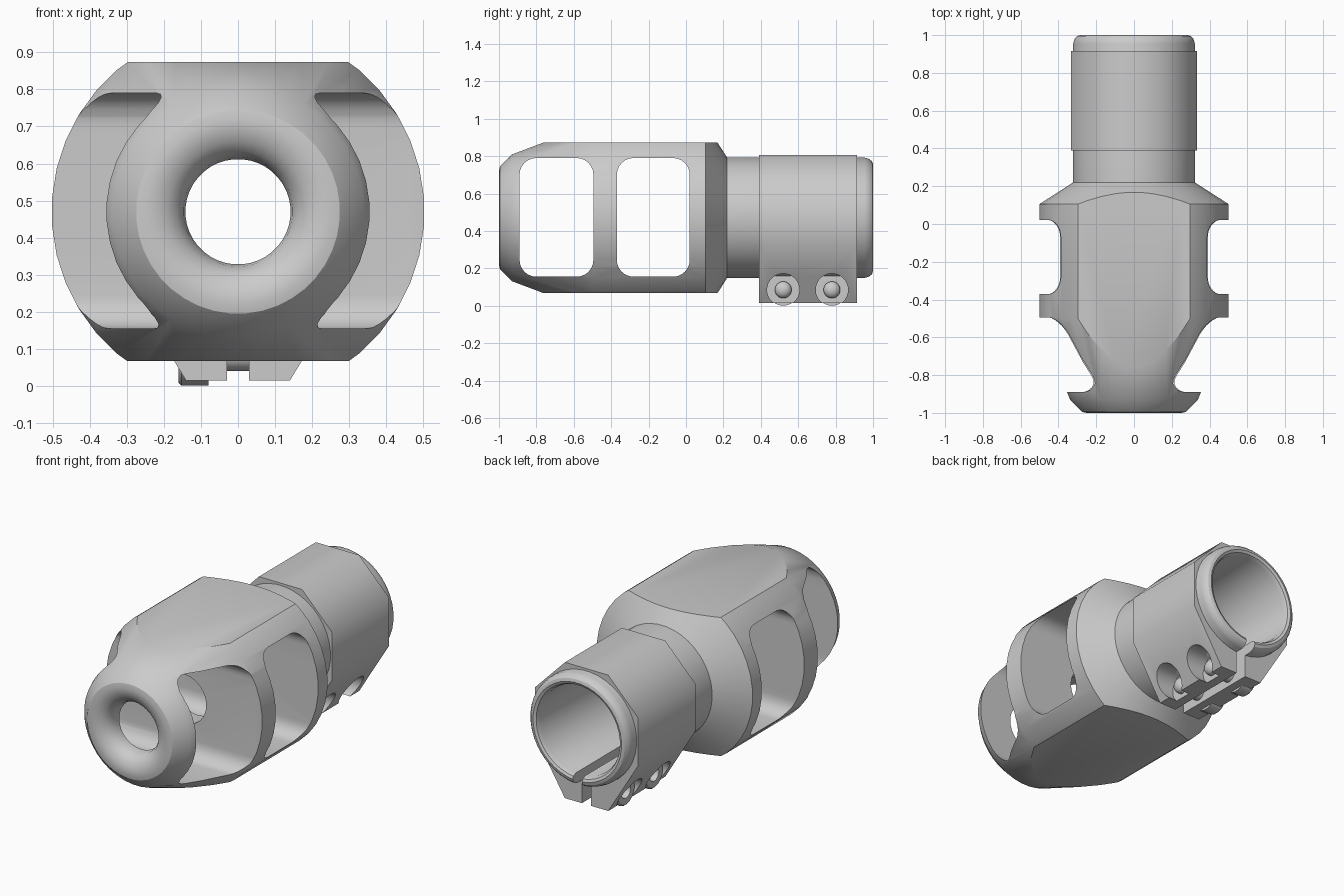
import bpy, bmesh
from math import pi, sin, cos, radians
from mathutils import Vector

if "Cube" in bpy.data.objects:
    bpy.data.objects.remove(bpy.data.objects["Cube"])

CZ = 0.47  # height of the bore axis


def finish(name, bm):
    bmesh.ops.remove_doubles(bm, verts=bm.verts, dist=1e-5)
    bmesh.ops.recalc_face_normals(bm, faces=bm.faces)
    me = bpy.data.meshes.new(name)
    bm.to_mesh(me)
    bm.free()
    ob = bpy.data.objects.new(name, me)
    bpy.context.collection.objects.link(ob)
    return ob


def lathe(name, prof, axis, centre, n, closed=False):
    """Revolve (radius, distance) points about the x or y axis."""
    bm = bmesh.new()
    rings = []
    for r, t in prof:
        ring = []
        for i in range(n):
            a = 2 * pi * (i + 0.5) / n
            u, w = r * cos(a), r * sin(a)
            p = (u, t, w) if axis == 'y' else (t, u, w)
            ring.append(bm.verts.new(Vector(p) + Vector(centre)))
        rings.append(ring)
    pairs = list(zip(rings, rings[1:]))
    if closed:
        pairs.append((rings[-1], rings[0]))
    for a, b in pairs:
        for i in range(n):
            j = (i + 1) % n
            bm.faces.new((a[i], a[j], b[j], b[i]))
    return finish(name, bm)


def prism(name, pts, axis, lo, hi):
    """Extrude an outline: (x, z) along y, or (y, z) along x."""
    bm = bmesh.new()
    ends = []
    for t in (lo, hi):
        ends.append([bm.verts.new((u, t, w) if axis == 'y' else (t, u, w)) for u, w in pts])
    n = len(pts)
    bm.faces.new(ends[0])
    bm.faces.new(ends[1])
    for i in range(n):
        j = (i + 1) % n
        bm.faces.new((ends[0][i], ends[0][j], ends[1][j], ends[1][i]))
    return finish(name, bm)


def rect(u0, u1, w0, w1, r=0.0, steps=6):
    if r == 0:
        return [(u0, w0), (u1, w0), (u1, w1), (u0, w1)]
    corners = [(u1 - r, w1 - r), (u0 + r, w1 - r), (u0 + r, w0 + r), (u1 - r, w0 + r)]
    return [(cu + r * cos(pi / 2 * (k + s / steps)), cw + r * sin(pi / 2 * (k + s / steps)))
            for k, (cu, cw) in enumerate(corners) for s in range(steps + 1)]


def boolean(ob, cutter, op='DIFFERENCE'):
    cutter.hide_render = True
    m = ob.modifiers.new('cut', 'BOOLEAN')
    m.object, m.operation, m.solver = cutter, op, 'EXACT'
    bpy.context.view_layer.objects.active = ob
    bpy.ops.object.modifier_apply(modifier=m.name)
    bpy.data.objects.remove(cutter)


def smooth(ob, angle):
    bpy.ops.object.select_all(action='DESELECT')
    ob.select_set(True)
    bpy.context.view_layer.objects.active = ob
    bpy.ops.object.shade_smooth_by_angle(angle=radians(angle))


# Main body: rounded muzzle, tapered drum, rear tube with rolled rim, bore
body = lathe('brake_body', [
    (0.142, -0.90), (0.148, -0.935), (0.165, -0.965), (0.19, -0.985), (0.22, -0.997),
    (0.25, -1.0), (0.275, -0.995), (0.34, -0.93), (0.503, -0.50), (0.503, 0.105),
    (0.323, 0.22), (0.323, 0.955), (0.316, 0.98), (0.302, 0.995), (0.285, 1.0),
    (0.27, 0.993), (0.26, 0.97), (0.26, 0.16), (0.142, 0.16)], 'y', (0, 0, CZ), 40, True)

# Flat top and bottom
boolean(body, prism('flats', rect(-0.7, 0.7, 0.068, 0.874), 'y', -1.2, 1.2), 'INTERSECT')

# Two gas ports straight through the sides
for y0, y1 in ((-0.89, -0.495), (-0.37, 0.02)):
    boolean(body, prism('port', rect(y0, y1, 0.155, 0.79, 0.09), 'x', -0.8, 0.8))

# Clamp band: octagonal upper part tapering into the screw lugs
half = [(0.14, 0.015), (0.333, 0.33), (0.333, 0.608), (0.139, 0.806)]
clamp = prism('clamp_band', half + [(-x, z) for x, z in reversed(half)], 'y', 0.39, 0.915)
boolean(clamp, lathe('clamp_bore', [(0, 0.2), (0.29, 0.2), (0.29, 1.1), (0, 1.1)],
                     'y', (0, 0, CZ), 40))

# Clamping slot through lugs and tube
for part in (body, clamp):
    boolean(part, prism('slot', rect(-0.03, 0.03, -0.1, CZ - 0.1), 'y', 0.30, 1.1))

# Screw recesses and screws
for i, y in enumerate((0.52, 0.78)):
    c = (0, y, 0.085)
    for s in (1, -1):
        boolean(clamp, lathe('recess', [(0, s * 0.085), (0.087, s * 0.085),
                                        (0.087, s * 0.5), (0, s * 0.5)], 'x', c, 24))
    screw = lathe(f'clamp_screw_{i + 1}', [
        (0, -0.125), (0.042, -0.125), (0.042, -0.16), (0.078, -0.16), (0.085, -0.153),
        (0.085, -0.08), (0.045, -0.08), (0.045, 0.105), (0.038, 0.12), (0.022, 0.13),
        (0, 0.134)], 'x', c, 20)
    smooth(screw, 40)

smooth(body, 28)
smooth(clamp, 50)
